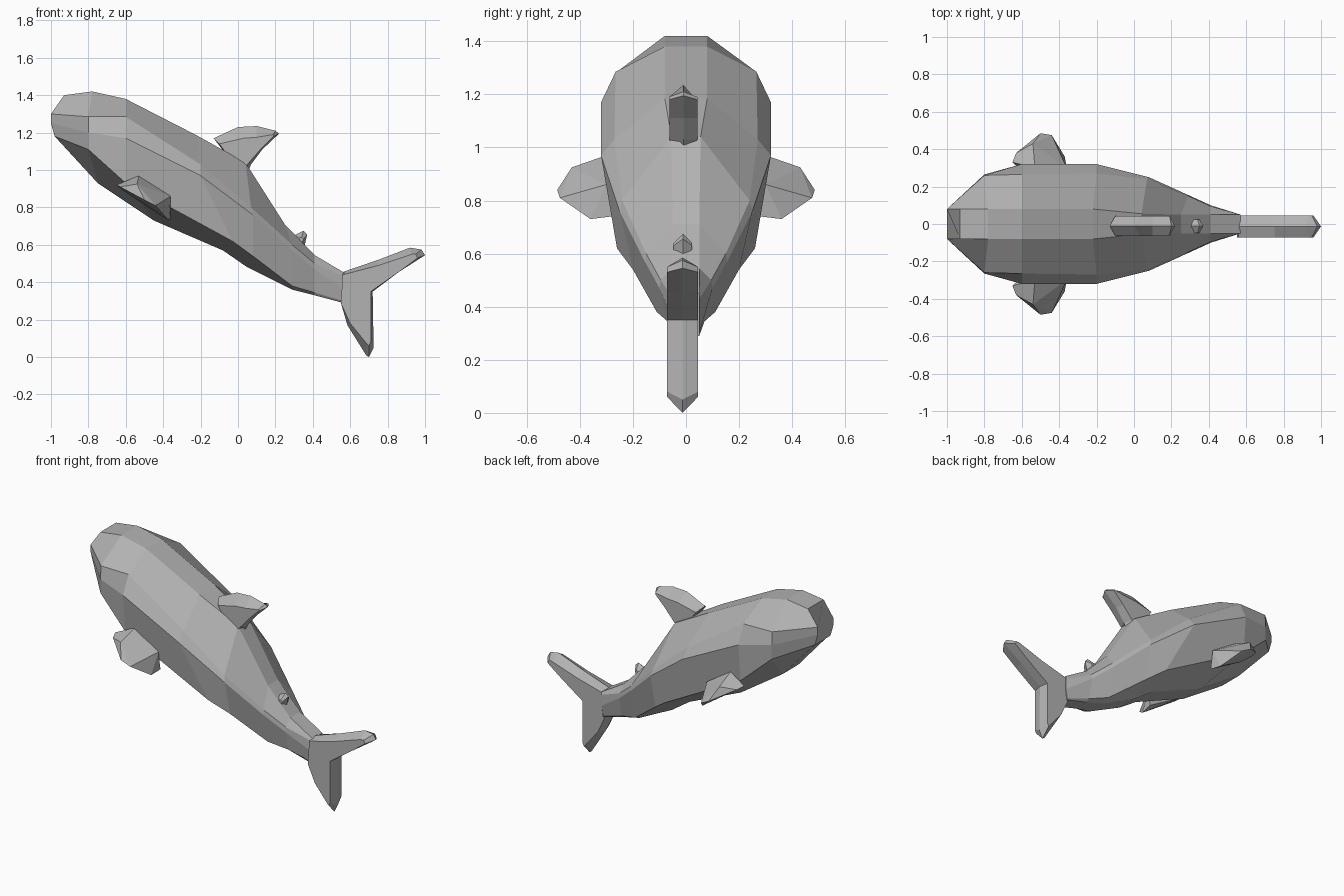
import bpy, bmesh

cube = bpy.data.objects.get("Cube")
if cube:
    bpy.data.objects.remove(cube, do_unlink=True)

grey = bpy.data.materials.new("grey skin")
grey.use_nodes = True
grey.diffuse_color = (0.45, 0.45, 0.45, 1)
grey.node_tree.nodes["Principled BSDF"].inputs["Base Color"].default_value = grey.diffuse_color


def finish(name, bm):
    bmesh.ops.remove_doubles(bm, verts=bm.verts, dist=0.0005)
    bmesh.ops.recalc_face_normals(bm, faces=bm.faces)
    mesh = bpy.data.meshes.new(name)
    bm.to_mesh(mesh)
    bm.free()
    mesh.materials.append(grey)
    obj = bpy.data.objects.new(name, mesh)
    bpy.context.collection.objects.link(obj)
    return obj


def bridge(bm, a, b):
    for i in range(len(a)):
        j = (i + 1) % len(a)
        bm.faces.new((a[i], a[j], b[j], b[i]))


def loft_body(name, sections):
    # each half section runs from the back down to the belly, then is mirrored
    bm = bmesh.new()
    rings = []
    for half in sections:
        loop = [(x, w, z) for x, z, w in half] + [(x, -w, z) for x, z, w in reversed(half)]
        rings.append([bm.verts.new(p) for p in loop])
    for a, b in zip(rings, rings[1:]):
        bridge(bm, a, b)
    bm.faces.new(rings[0])
    bm.faces.new(rings[-1])
    return finish(name, bm)


def ridged_fin(name, crest, cheek, half_width, y=0):
    # the crest is the middle outline, the cheeks are the outlines on both sides
    bm = bmesh.new()
    left, mid, right = [
        [bm.verts.new((x, y + off, z)) for x, z in outline]
        for outline, off in ((cheek, half_width), (crest, 0), (cheek, -half_width))]
    bridge(bm, left, mid)
    bridge(bm, mid, right)
    bm.faces.new(left)
    bm.faces.new(right)
    return finish(name, bm)


# body: back edge, shoulder, flank, chine, belly as (x, z, half width)
loft_body("body", [
    [(-.93, 1.40, .08), (-1, 1.30, .08), (-1, 1.25, .08), (-.98, 1.18, .08), (-.97, 1.17, .04)],
    [(-.78, 1.42, .08), (-.8, 1.285, .26), (-.8, 1.2, .265), (-.8, 1.11, .265), (-.75, .93, .08)],
    [(-.6, 1.38, .08), (-.6, 1.285, .265), (-.6, 1.17, .32), (-.6, .93, .3), (-.45, .73, .08)],
    [(-.22, 1.185, .08), (-.2, 1.03, .27), (-.2, .97, .32), (-.03, .62, .26), (-.08, .57, .08)],
    [(.04, 1.04, .055), (.07, .8, .24), (.08, .76, .25), (.08, .54, .2), (.05, .48, .07)],
    [(.25, .71, .05), (.29, .6, .15), (.29, .57, .155), (.29, .38, .11), (.29, .36, .06)],
    [(.41, .545, .05), (.41, .5, .095), (.41, .47, .1), (.41, .345, .07), (.41, .33, .05)],
    [(.57, .45, .05), (.57, .43, .05), (.57, .36, .05), (.56, .3, .05), (.56, .29, .05)],
])

# tail with an upper and a lower lobe
ridged_fin(
    "tail_fin",
    [(.55, .29), (.56, .455), (.75, .52), (.92, .585), (.98, .575), (1, .545),
     (.86, .455), (.72, .35), (.725, .05), (.70, 0), (.685, .01), (.585, .17)],
    [(.55, .29), (.56, .44), (.75, .49), (.93, .55), (.95, .55), (.96, .53),
     (.86, .455), (.71, .35), (.71, .08), (.70, .06), (.69, .07), (.6, .18)],
    .058, -.013)

# swept dorsal fin
ridged_fin(
    "dorsal_fin",
    [(-.13, 1.17), (0, 1.23), (.1, 1.235), (.2, 1.21), (.22, 1.195), (.13, 1.11), (.07, 1.03), (.04, .96)],
    [(-.1, 1.14), (.03, 1.17), (.1, 1.175), (.19, 1.19), (.19, 1.18), (.12, 1.11), (.05, 1.03), (.0, 1.0)],
    .053, -.01)

# small second dorsal fin
ridged_fin(
    "rear_dorsal_fin",
    [(.28, .64), (.35, .675), (.37, .655), (.35, .57)],
    [(.29, .63), (.34, .64), (.35, .63), (.33, .58)],
    .035, -.012)

# paired side fins
flipper = [(-.53, .97, .3), (-.65, .92, .33), (-.63, .91, .38), (-.54, .925, .43), (-.5, .84, .485),
           (-.44, .81, .475), (-.37, .73, .36), (-.36, .74, .28), (-.36, .86, .3), (-.6, .88, .28)]
for side, name in ((1, "back_side_fin"), (-1, "front_side_fin")):
    bm = bmesh.new()
    points = [bm.verts.new((x, side * y, z)) for x, z, y in flipper]
    bmesh.ops.convex_hull(bm, input=points)
    finish(name, bm)
